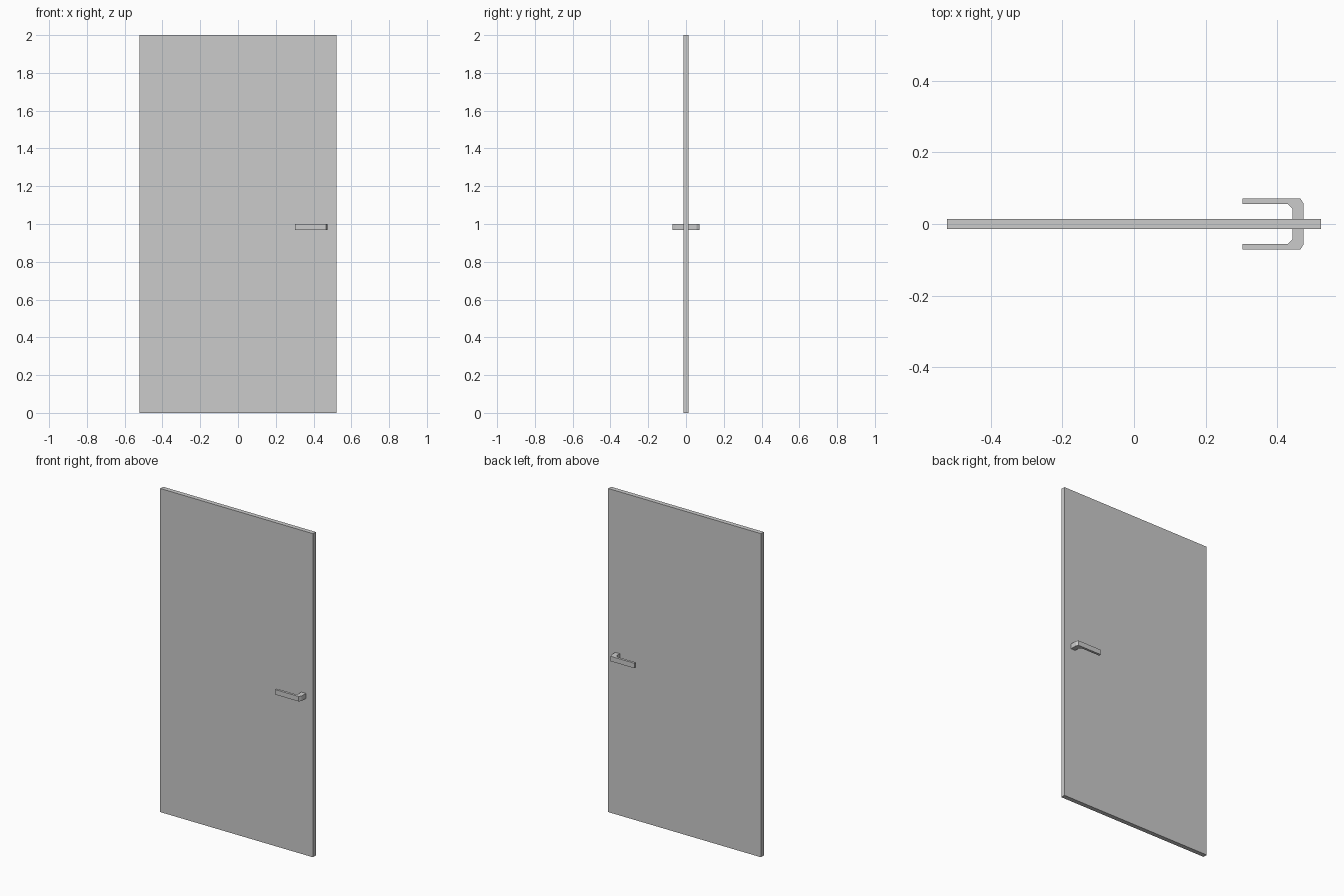
import bpy, bmesh

if "Cube" in bpy.data.objects:
    bpy.data.objects.remove(bpy.data.objects["Cube"])


def prism(name, outline, z0, z1):
    """Extrude a plan outline from z0 up to z1."""
    bm = bmesh.new()
    face = bm.faces.new([bm.verts.new((x, y, z0)) for x, y in outline])
    res = bmesh.ops.extrude_face_region(bm, geom=[face])
    top = [v for v in res["geom"] if isinstance(v, bmesh.types.BMVert)]
    bmesh.ops.translate(bm, verts=top, vec=(0, 0, z1 - z0))
    bmesh.ops.recalc_face_normals(bm, faces=bm.faces)
    mesh = bpy.data.meshes.new(name)
    bm.to_mesh(mesh)
    bm.free()
    obj = bpy.data.objects.new(name, mesh)
    bpy.context.collection.objects.link(obj)
    return obj


# Door panel
W, T = 0.522, 0.014
prism("door_panel", [(-W, -T), (W, -T), (W, T), (-W, T)], 0, 2)

# Lever handle: U-shaped bar through the door, chamfered at both bends
outer = [(0.303, -0.071), (0.465, -0.071), (0.474, -0.056)]
inner = [(0.443, -0.042), (0.43, -0.056), (0.303, -0.056)]


def flip(points):
    return [(x, -y) for x, y in reversed(points)]


prism("lever_handle", outer + flip(outer) + flip(inner) + inner, 0.969, 1.0)
